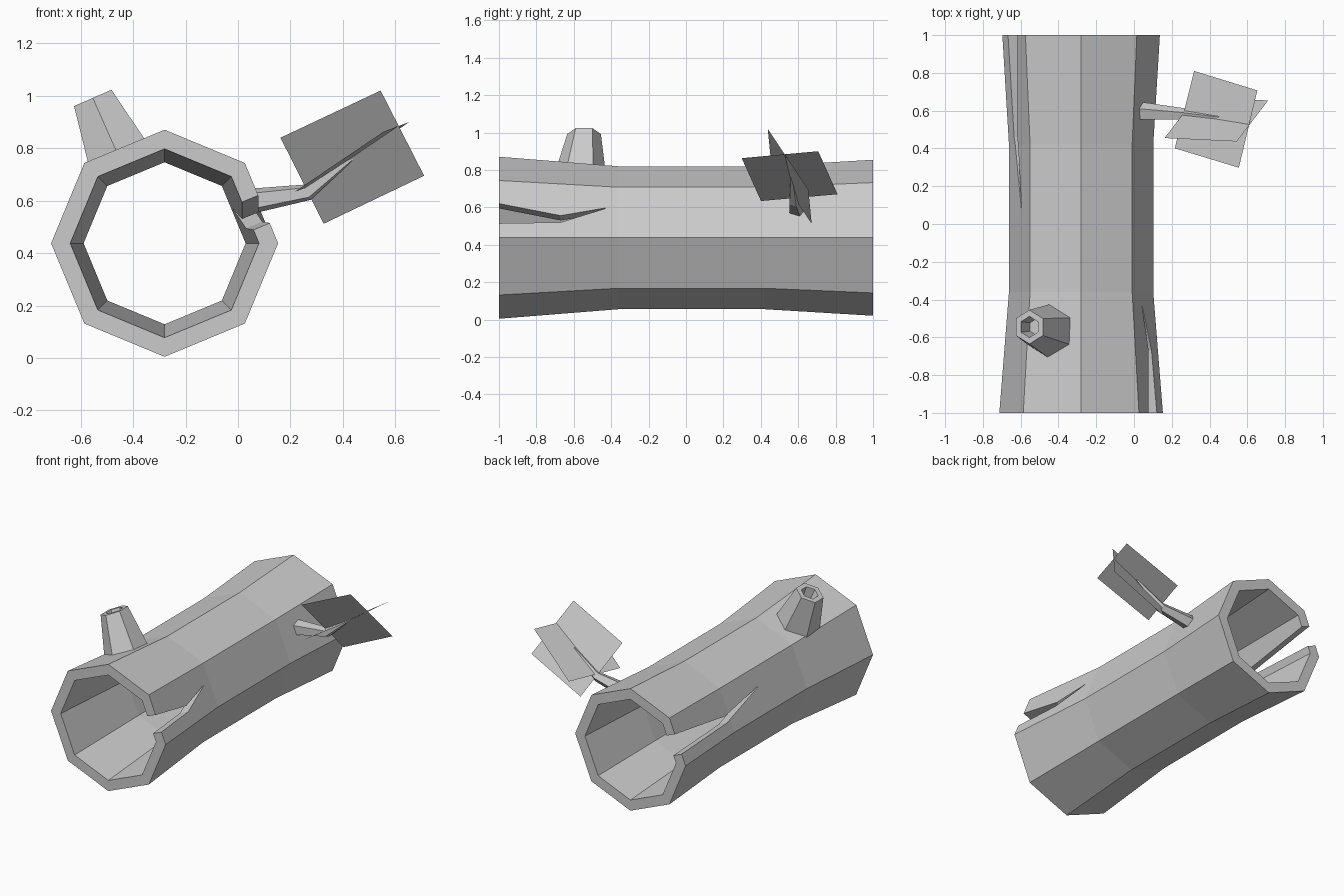
import bpy, bmesh, math
from mathutils import Vector

if "Cube" in bpy.data.objects:
    bpy.data.objects.remove(bpy.data.objects["Cube"])

CX, CZ = -0.28, 0.4375          # axis of the log


def ring(center, axis, u, r, n):
    axis, u = Vector(axis).normalized(), Vector(u)
    u = (u - axis * u.dot(axis)).normalized()
    v = axis.cross(u)
    return [Vector(center) + r * (u * math.cos(a) + v * math.sin(a))
            for a in (2 * math.pi * i / n for i in range(n))]


def loft(name, rings, looped=False):
    bm = bmesh.new()
    rows = [[bm.verts.new(p) for p in r] for r in rings]
    pairs = list(zip(rows, rows[1:])) + ([(rows[-1], rows[0])] if looped else [])
    for a, b in pairs:
        n = len(a)
        for i in range(n):
            j = (i + 1) % n
            bm.faces.new((a[i], a[j], b[j], b[i]))
    if not looped:
        bm.faces.new(rows[0])
        bm.faces.new(rows[-1])
    bmesh.ops.remove_doubles(bm, verts=bm.verts, dist=1e-5)
    bmesh.ops.dissolve_degenerate(bm, edges=bm.edges, dist=1e-5)
    bmesh.ops.recalc_face_normals(bm, faces=bm.faces)
    mesh = bpy.data.meshes.new(name)
    bm.to_mesh(mesh)
    bm.free()
    ob = bpy.data.objects.new(name, mesh)
    bpy.context.collection.objects.link(ob)
    return ob


# Hollow octagonal log, narrower in the middle
outer = [(-1, 0.433), (-0.36, 0.382), (0.42, 0.382), (1, 0.417)]
inner = [(y, r - 0.073) for y, r in reversed(outer)]
log = loft("hollow_log",
           [ring((CX, y, CZ), (0, 1, 0), (1, 0, 0), r, 8) for y, r in outer + inner],
           looped=True)


# Tapering cracks that start at the ends of the log
def crack(name, side, stations):
    d = Vector((side * math.cos(math.pi / 8), 0, math.sin(math.pi / 8)))
    rings = []
    for y, r, low, high in stations:
        pts = []
        for z in (low, high):
            t = (z - CZ) / (r * math.sqrt(0.5))
            pts.append(Vector((CX + side * r * (1 - 0.2929 * t), y, z)))
        lo, hi = pts
        rings.append([lo - 0.2 * d, lo + 0.1 * d, hi + 0.1 * d, hi - 0.2 * d])
    cutter = loft(name, rings)
    cutter.hide_render = True
    mod = log.modifiers.new(name, 'BOOLEAN')
    mod.operation, mod.solver, mod.object = 'DIFFERENCE', 'EXACT', cutter
    bpy.context.view_layer.objects.active = log
    bpy.ops.object.modifier_apply(modifier=name)
    bpy.data.objects.remove(cutter)


crack("front_crack", 1, [(-1.05, 0.437, 0.514, 0.63), (-0.67, 0.407, 0.52, 0.556),
                         (-0.43, 0.387, 0.594, 0.597)])
crack("back_crack", -1, [(1.05, 0.42, 0.51, 0.64), (0.46, 0.385, 0.51, 0.55),
                         (0.07, 0.382, 0.598, 0.601)])

# Broken branch stump with a hollow top
up = Vector((-0.4, 0, 0.917))
base, top = Vector((-0.45, -0.568, 0.757)), Vector((-0.554, -0.545, 0.992))
loft("branch_stump", [ring(c, up, (0, 1, 0), r, 6) for c, r in
                      ((base, 0.142), (top, 0.09), (top, 0.056), (top - up * 0.1, 0.045))])

# Bent twig
loft("twig", [ring(c, a, (0, 1, 0), r, 5) for c, a, r in
              (((0.03, 0.595, 0.595), (1, 0, 0.15), 0.052),
               ((0.265, 0.58, 0.632), (1, -0.05, 0.4), 0.033),
               ((0.45, 0.565, 0.772), (0.8, 0, 0.6), 0.006))])

# Two crossed flat leaves
leaves = {
    "upright_leaf": [(0.162, 0.455, 0.84), (0.544, 0.437, 1.02),
                     (0.710, 0.654, 0.695), (0.327, 0.672, 0.512)],
    "flat_leaf": [(0.318, 0.81, 0.67), (0.653, 0.707, 0.90),
                  (0.555, 0.298, 0.863), (0.216, 0.401, 0.634)],
}
for name, corners in leaves.items():
    mesh = bpy.data.meshes.new(name)
    mesh.from_pydata(corners, [], [(0, 1, 2, 3)])
    bpy.context.collection.objects.link(bpy.data.objects.new(name, mesh))
